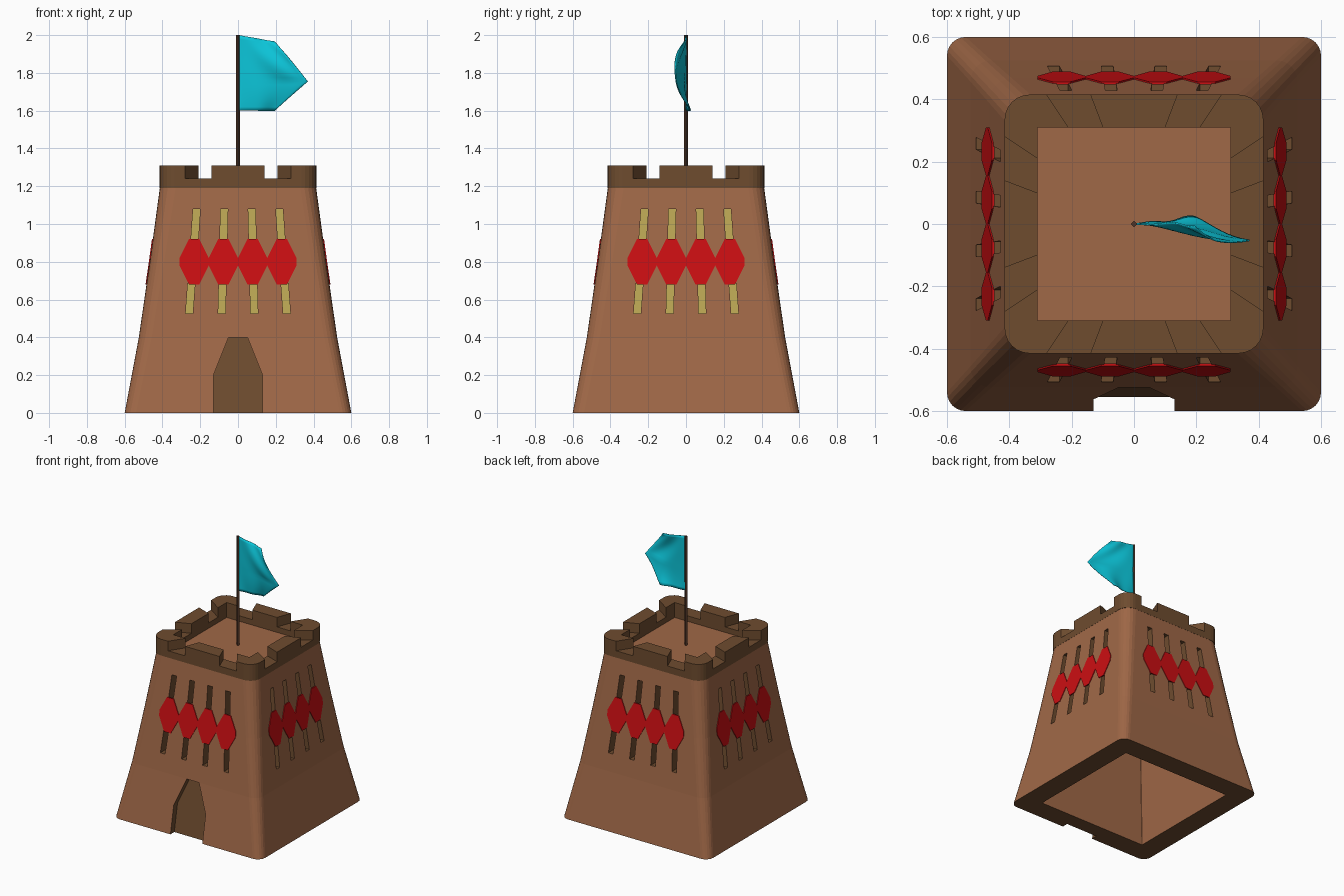
import bpy, bmesh, math
from mathutils import Matrix, Vector

if "Cube" in bpy.data.objects:
    bpy.data.objects.remove(bpy.data.objects["Cube"])


def material(name, r, g, b):
    lin = [(c / 255 / 12.92) if c < 11 else ((c / 255 + 0.055) / 1.055) ** 2.4 for c in (r, g, b)]
    m = bpy.data.materials.new(name)
    m.diffuse_color = (*lin, 1)
    m.use_nodes = True
    m.node_tree.nodes["Principled BSDF"].inputs["Base Color"].default_value = m.diffuse_color
    return m


CLAY = material("clay brown", 160, 104, 71)
TRIM = material("dark brown", 110, 76, 47)
GLOW = material("window yellow", 188, 167, 84)
RED = material("red paint", 203, 14, 18)
CYAN = material("cyan cloth", 12, 198, 218)
WOOD = material("pole wood", 78, 52, 38)

PROFILE = [(0, 0.6), (0.4, 0.525), (0.8, 0.467), (1.19, 0.414)]


def half(z):
    """Half width of the tower wall at height z."""
    for (z0, h0), (z1, h1) in zip(PROFILE, PROFILE[1:]):
        if z <= z1:
            break
    return h0 + (h1 - h0) * (z - z0) / (z1 - z0)


def finish(name, bm, mats):
    bmesh.ops.recalc_face_normals(bm, faces=bm.faces)
    me = bpy.data.meshes.new(name)
    bm.to_mesh(me)
    bm.free()
    for m in mats:
        me.materials.append(m)
    ob = bpy.data.objects.new(name, me)
    bpy.context.collection.objects.link(ob)
    return ob


def loft(rings, closed=False, seg=6):
    """Skin rounded squares given as (half width, corner radius, z)."""
    bm = bmesh.new()
    loops = []
    for h, r, z in rings:
        loop = []
        for k in range(4):
            for i in range(seg + 1):
                a = math.pi / 2 * (k + i / seg)
                mid = math.pi / 2 * k + math.pi / 4
                cx = math.copysign(h - r, math.cos(mid))
                cy = math.copysign(h - r, math.sin(mid))
                loop.append(bm.verts.new((cx + r * math.cos(a), cy + r * math.sin(a), z)))
        loops.append(loop)
    n = len(loops[0])
    pairs = list(zip(loops, loops[1:])) + ([(loops[-1], loops[0])] if closed else [])
    for a, b in pairs:
        for i in range(n):
            j = (i + 1) % n
            bm.faces.new((a[i], a[j], b[j], b[i]))
    if not closed:
        bm.faces.new(loops[0])
        bm.faces.new(loops[-1])
    return bm


def prism(bm, outer, inner, side=0, inner_mat=0, side_mat=0):
    """Solid between two matching outlines, turned to one of four sides."""
    rot = Matrix.Rotation(side * math.pi / 2, 3, 'Z')
    a = [bm.verts.new(rot @ Vector(p)) for p in outer]
    b = [bm.verts.new(rot @ Vector(p)) for p in inner]
    bm.faces.new(a).material_index = side_mat
    bm.faces.new(b).material_index = inner_mat
    for i in range(len(a)):
        j = (i + 1) % len(a)
        bm.faces.new((a[i], a[j], b[j], b[i])).material_index = side_mat


def wall_prism(bm, outline, out, depth, **kw):
    """Prism following the sloping wall; outline is in (x, z)."""
    prism(bm, [(x, -half(z) - out, z) for x, z in outline],
          [(x, -half(z) + depth, z) for x, z in outline], **kw)


def cut(ob, cutter):
    cutter.hide_render = True
    mod = ob.modifiers.new("cut", 'BOOLEAN')
    mod.operation = 'DIFFERENCE'
    mod.solver = 'EXACT'
    mod.object = cutter
    bpy.context.view_layer.objects.active = ob
    bpy.ops.object.modifier_apply(modifier=mod.name)
    bpy.data.objects.remove(cutter)


# tower: hollow shell, open below, closed by the deck
tower_mats = [CLAY, TRIM, GLOW]
rings = [(0.31, 0.004, 1.16), (0.445, 0.004, 0)]
rings += [(h, 0.06 + 0.02 * z, z) for z, h in PROFILE] + [(0.36, 0.05, 1.2)]
tower = finish("tower", loft(rings), tower_mats)
for f in tower.data.polygons:  # underside rim
    if f.normal.z < -0.9 and f.center.z < 0.01:
        f.material_index = 1

# recessed slit windows and front door
bm = bmesh.new()
for side in range(4):
    for u in (-0.51, -0.17, 0.17, 0.51):
        for z0, z1 in ((0.525, 0.70), (0.90, 1.08)):
            x0, x1 = u * half(z0), u * half(z1)
            w = 0.019
            wall_prism(bm, [(x0 - w, z0), (x0 + w, z0), (x1 + w, z1), (x1 - w, z1)],
                       0.03, 0.08, side=side, inner_mat=2, side_mat=1)
wall_prism(bm, [(-0.13, -0.02), (0.13, -0.02), (0.13, 0.2), (0.05, 0.4), (-0.05, 0.4), (-0.13, 0.2)],
           0.03, 0.045, inner_mat=1, side_mat=1)
cut(tower, finish("opening_cutter", bm, tower_mats))

# painted diamond bands, bent with the wall at mid height
bm = bmesh.new()
for side in range(4):
    for c in (-0.2325, -0.0775, 0.0775, 0.2325):
        for s in (-1, 1):
            pts = [(-0.0775, 0), (-0.0775, 0.02), (-0.027, 0.12), (0.027, 0.12), (0.0775, 0.02), (0.0775, 0)]
            wall_prism(bm, [(c + x, 0.8 + s * z) for x, z in pts], 0.005, 0.003, side=side)
finish("diamond_bands", bm, [RED])

# parapet with splayed notches
parapet = finish("parapet", loft([(0.31, 0.002, 1.31), (0.31, 0.002, 1.19),
                                  (0.415, 0.08, 1.19), (0.415, 0.08, 1.31)], closed=True), [TRIM])
bm = bmesh.new()
for side in range(4):
    for s in (-1, 1):
        plan = []
        for y, pick in ((0.25, (0, 1)), (0.47, (1, 0))):
            t = (y - 0.31) / 0.105
            xs = (0.10 + 0.04 * t, 0.21 + 0.07 * t)
            plan += [(s * xs[i], -y) for i in pick]
        prism(bm, [(x, y, 1.24) for x, y in plan], [(x, y, 1.36) for x, y in plan], side=side)
cut(parapet, finish("notch_cutter", bm, [TRIM]))

# flag pole
bm = bmesh.new()
bmesh.ops.create_cone(bm, cap_ends=True, segments=4, radius1=0.011, radius2=0.011, depth=0.82,
                      matrix=Matrix.Translation((0, 0, 1.59)))
finish("flag_pole", bm, [WOOD])

# waving pointed flag
bm = bmesh.new()
N = 20
grid = []
for i in range(N + 1):
    u = i / N
    row = []
    for j in range(N + 1):
        v = j / N
        tip = v / 0.4 if v < 0.4 else (1 - v) / 0.6
        x = 0.005 + u * (0.19 + 0.175 * tip)
        y = (0.02 * u * (1 - v) - 0.075 * u ** 1.5 * math.sin(math.pi * v ** 1.2)
             + 0.008 * u * math.sin(9 * (u + v)))
        z = 1.6 + 0.4 * v - 0.035 * u * v ** 2
        row.append(bm.verts.new((x, y, z)))
    grid.append(row)
for i in range(N):
    for j in range(N):
        bm.faces.new((grid[i][j], grid[i + 1][j], grid[i + 1][j + 1], grid[i][j + 1]))
for f in bm.faces:
    f.smooth = True
flag = finish("flag", bm, [CYAN])
mod = flag.modifiers.new("thickness", 'SOLIDIFY')
mod.thickness = 0.005
mod.offset = 0
